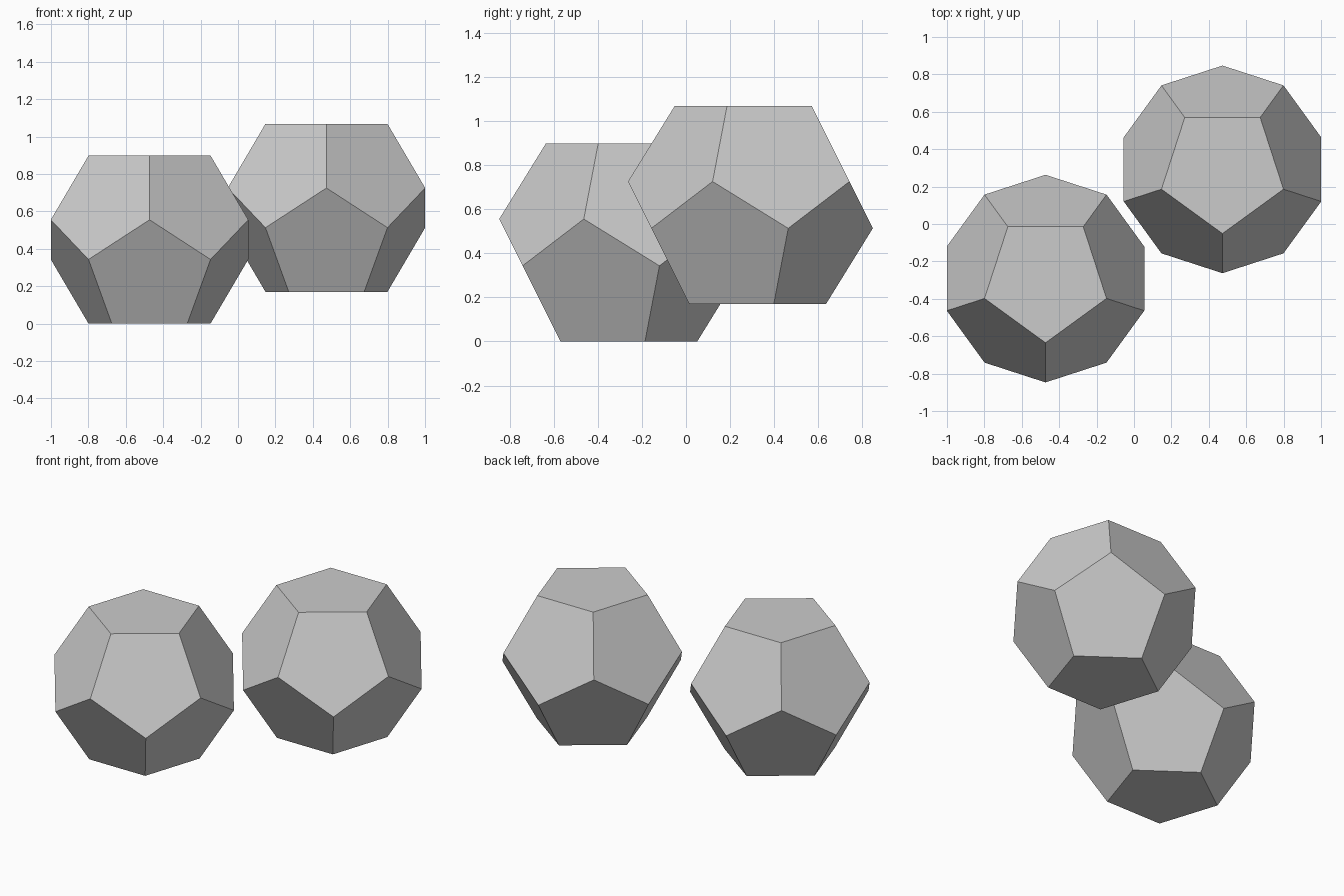
import bpy
import bmesh
from math import sin, cos, pi, sqrt

cube = bpy.data.objects.get("Cube")
if cube:
    bpy.data.objects.remove(cube, do_unlink=True)

PHI = (1 + sqrt(5)) / 2
R = 0.343  # circumradius of one pentagon face

# Single grey for both solids
grey = bpy.data.materials.new("plain_grey")
grey.use_nodes = True
colour = (0.6, 0.6, 0.6, 1)
grey.diffuse_color = colour
grey.node_tree.nodes["Principled BSDF"].inputs["Base Color"].default_value = colour


def add_dodecahedron(name, location):
    """Regular dodecahedron resting on a pentagon, made from four rings."""
    bm = bmesh.new()

    def ring(radius, z, start):
        angles = [start + k * 2 * pi / 5 for k in range(5)]
        return [bm.verts.new((radius * cos(a), radius * sin(a), z)) for a in angles]

    front, between = -pi / 2, -pi / 2 + pi / 5
    top = ring(R, R * PHI ** 2, front)
    upper = ring(R * PHI, R * PHI, front)
    lower = ring(R * PHI, R, between)
    base = ring(R, 0, between)

    bm.faces.new(top)
    bm.faces.new(base[::-1])
    for k in range(5):
        n = (k + 1) % 5
        bm.faces.new((top[k], upper[k], lower[k], upper[n], top[n]))
        bm.faces.new((lower[k], base[k], base[n], lower[n], upper[n]))
    bmesh.ops.recalc_face_normals(bm, faces=bm.faces)

    mesh = bpy.data.meshes.new(name)
    bm.to_mesh(mesh)
    bm.free()
    mesh.materials.append(grey)
    obj = bpy.data.objects.new(name, mesh)
    obj.location = location
    bpy.context.collection.objects.link(obj)


# Front solid on the ground, rear solid raised
add_dodecahedron("front_dodecahedron", (-0.473, -0.292, 0))
add_dodecahedron("rear_dodecahedron", (0.473, 0.292, 0.17))
